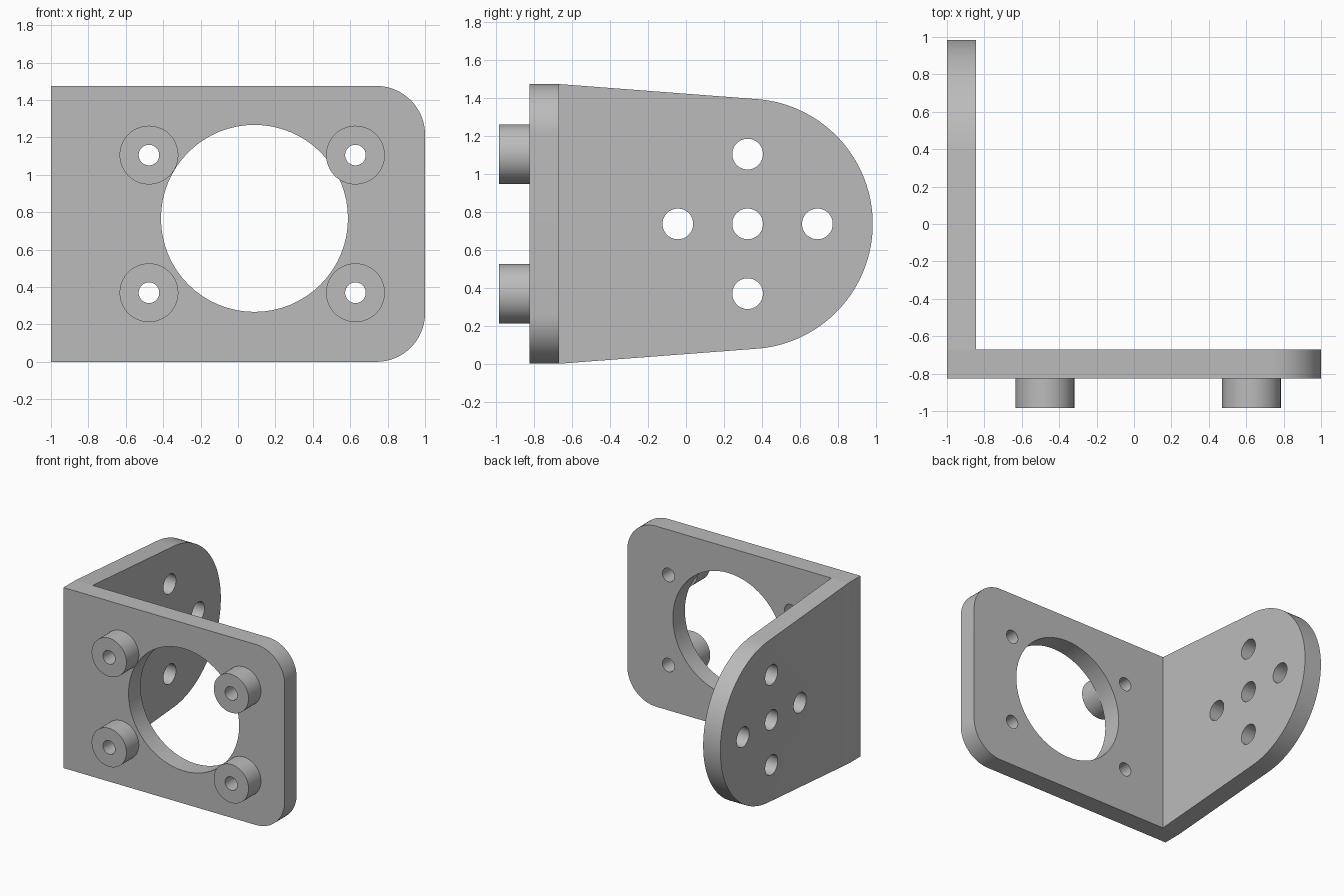
import bpy, bmesh, math
from mathutils import Matrix, Vector

cube = bpy.data.objects.get("Cube")
if cube:
    bpy.data.objects.remove(cube, do_unlink=True)

grey = bpy.data.materials.new("plain grey")
grey.use_nodes = True
COLOUR = (0.5, 0.5, 0.5, 1)
grey.diffuse_color = COLOUR
grey.node_tree.nodes["Principled BSDF"].inputs["Base Color"].default_value = COLOUR

# Main dimensions
H, T = 1.475, 0.155
FRONT, BACK = -0.825, -0.67
MID = H / 2
PITCH = 0.368


def make_object(name, bm):
    bmesh.ops.recalc_face_normals(bm, faces=bm.faces)
    mesh = bpy.data.meshes.new(name)
    bm.to_mesh(mesh)
    bm.free()
    mesh.materials.append(grey)
    obj = bpy.data.objects.new(name, mesh)
    bpy.context.collection.objects.link(obj)
    return obj


def arc(cu, cv, r, start, end, steps):
    """Points along an arc, angles in degrees."""
    angles = [math.radians(start + (end - start) * i / steps) for i in range(steps + 1)]
    return [(cu + r * math.cos(a), cv + r * math.sin(a)) for a in angles]


def extrude_profile(name, points, offset):
    """Fill an outline of 3D points and push it along the offset."""
    bm = bmesh.new()
    face = bm.faces.new([bm.verts.new(p) for p in points])
    out = bmesh.ops.extrude_face_region(bm, geom=[face])
    verts = [v for v in out["geom"] if isinstance(v, bmesh.types.BMVert)]
    bmesh.ops.translate(bm, verts=verts, vec=offset)
    return make_object(name, bm)


def cylinders(name, items, axis, depth):
    """One object holding cylinders given as (centre, radius)."""
    bm = bmesh.new()
    turn = Vector(axis).to_track_quat("Z", "Y").to_matrix().to_4x4()
    for centre, radius in items:
        bmesh.ops.create_cone(bm, cap_ends=True, segments=64, radius1=radius, radius2=radius,
                              depth=depth, matrix=Matrix.Translation(centre) @ turn)
    return make_object(name, bm)


def boolean(obj, other, operation):
    mod = obj.modifiers.new(operation.lower(), "BOOLEAN")
    mod.operation, mod.solver, mod.object = operation, "EXACT", other
    bpy.ops.object.select_all(action="DESELECT")
    bpy.context.view_layer.objects.active = obj
    obj.select_set(True)
    bpy.ops.object.modifier_apply(modifier=mod.name)
    bpy.data.objects.remove(other, do_unlink=True)


def smooth(obj):
    bpy.ops.object.select_all(action="DESELECT")
    bpy.context.view_layer.objects.active = obj
    obj.select_set(True)
    bpy.ops.object.shade_smooth_by_angle(angle=math.radians(30))


# Front plate with two rounded corners
R = 0.26
outline = [(-1, H), (-1, 0)] + arc(1 - R, R, R, -90, 0, 16) + arc(1 - R, H - R, R, 0, 90, 16)
bracket = extrude_profile("bracket", [(x, FRONT, z) for x, z in outline], (0, BACK - FRONT, 0))

# Side arm tapering to a round end
outline = [(BACK, H), (BACK, 0)] + arc(0.325, MID, 0.66, -85.5, 85.5, 64)
arm = extrude_profile("side_arm", [(-1, y, z) for y, z in outline], (T, 0, 0))
holes = [(0, 0), (PITCH, 0), (-PITCH, 0), (0, PITCH), (0, -PITCH)]
boolean(arm, cylinders("arm_holes", [((-1, 0.325 + u, MID + v), 0.081) for u, v in holes],
                       (1, 0, 0), 1), "DIFFERENCE")

# Motor opening and screw holes in the plate
screws = [(x, MID + s * PITCH) for x in (-0.476, 0.628) for s in (-1, 1)]
cuts = [((0.088, FRONT, 0.767), 0.5)] + [((x, FRONT, z), 0.055) for x, z in screws]
boolean(bracket, cylinders("plate_holes", cuts, (0, 1, 0), 1), "DIFFERENCE")
boolean(bracket, arm, "UNION")
smooth(bracket)

# Four hollow standoffs on the front
TIP = -0.985
for i, (x, z) in enumerate(screws):
    centre = (x, (FRONT + TIP) / 2, z)
    standoff = cylinders(f"standoff_{i + 1}", [(centre, 0.157)], (0, 1, 0), FRONT - TIP)
    boolean(standoff, cylinders("bore", [(centre, 0.055)], (0, 1, 0), 1), "DIFFERENCE")
    smooth(standoff)
